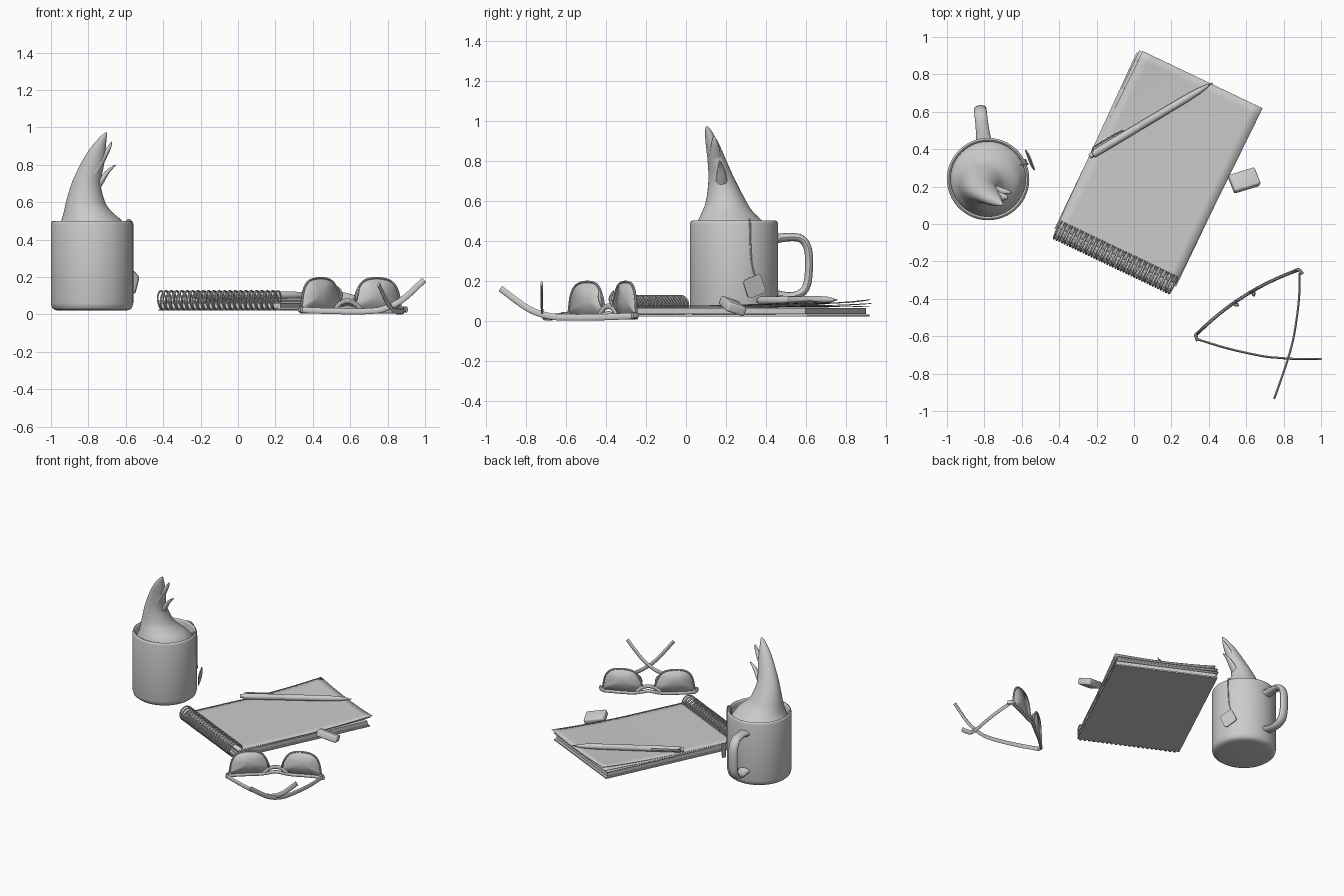
import bpy, bmesh, math
from mathutils import Vector, Matrix

if "Cube" in bpy.data.objects:
    bpy.data.objects.remove(bpy.data.objects["Cube"])

TAU = 2 * math.pi


def finish(name, bm, angle=35):
    bmesh.ops.recalc_face_normals(bm, faces=bm.faces)
    me = bpy.data.meshes.new(name)
    bm.to_mesh(me)
    bm.free()
    me.shade_smooth()
    me.set_sharp_from_angle(angle=math.radians(angle))
    ob = bpy.data.objects.new(name, me)
    bpy.context.collection.objects.link(ob)
    return ob


def add_rings(bm, rings, closed=False):
    """Skin a list of equal-sized rings; cap the ends unless closed."""
    vs = [[bm.verts.new(p) for p in r] for r in rings]
    n = len(vs[0])
    for i in range(len(vs) if closed else len(vs) - 1):
        a, b = vs[i], vs[(i + 1) % len(vs)]
        for j in range(n):
            k = (j + 1) % n
            bm.faces.new((a[j], a[k], b[k], b[j]))
    if not closed:
        bm.faces.new(vs[0])
        bm.faces.new(vs[-1])


def spline(pts, steps, closed=False):
    """Catmull-Rom smoothing for points of any dimension."""
    pts = [Vector(p) for p in pts]
    n = len(pts)
    out = []
    for i in range(n if closed else n - 1):
        if closed:
            a, b, c, d = (pts[(i + k) % n] for k in (-1, 0, 1, 2))
        else:
            a, b, c, d = (pts[min(max(i + k, 0), n - 1)] for k in (-1, 0, 1, 2))
        for s in range(steps):
            t = s / steps
            out.append(0.5 * (2 * b + (c - a) * t + (2 * a - 5 * b + 4 * c - d) * t * t
                              + (3 * b - a - 3 * c + d) * t ** 3))
    return out if closed else out + [pts[-1]]


def sweep(bm, path, wa, wb, side, sides=10, closed=False, scale=lambda t: 1.0):
    """Elliptical tube: wa along the side vector, wb across it."""
    rings, n = [], len(path)
    for i, p in enumerate(path):
        nxt = path[(i + 1) % n] if closed else path[min(i + 1, n - 1)]
        prv = path[i - 1] if closed else path[max(i - 1, 0)]
        t = (nxt - prv).normalized()
        a = Vector(side)
        a = (a - t * a.dot(t)).normalized()
        b = t.cross(a)
        k = scale(i / (n - 1))
        rings.append([p + a * wa * k * math.cos(TAU * j / sides) + b * wb * k * math.sin(TAU * j / sides)
                      for j in range(sides)])
    add_rings(bm, rings, closed)


def tube(name, path, *args, **kw):
    bm = bmesh.new()
    sweep(bm, path, *args, **kw)
    return finish(name, bm)


def circle(c, rx, ry, n=48):
    return [Vector((c[0] + rx * math.cos(TAU * j / n), c[1] + ry * math.sin(TAU * j / n), c[2]))
            for j in range(n)]


# ---- mug: lathed body and swept handle
MX, MY = -0.78, 0.24
profile = [(.175, .02), (.2, .024), (.214, .036), (.22, .06), (.22, .485), (.217, .496), (.21, .5),
           (.203, .496), (.2, .485), (.2, .07), (.18, .045)]
bm = bmesh.new()
add_rings(bm, [circle((MX, MY, z), r, r, 64) for r, z in profile])
finish("mug_body", bm, 50)
ha = math.radians(96.5)
handle = [(MX + r * math.cos(ha), MY + r * math.sin(ha), z) for r, z in
          [(.205, .41), (.29, .418), (.345, .405), (.375, .345), (.375, .22), (.352, .15), (.29, .122), (.205, .13)]]
tube("mug_handle", spline(handle, 6), .034, .02, (math.sin(ha), -math.cos(ha), 0), sides=16,
     scale=lambda t: 1 + .35 * abs(2 * t - 1) ** 8)

# ---- liquid rising out of the mug, with splash tongues
stations = [(-.78, .24, .435, .2, .2), (-.782, .236, .455, .19, .19), (-.783, .22, .5, .163, .16),
            (-.803, .207, .55, .128, .124), (-.815, .2, .6, .105, .1), (-.812, .18, .7, .078, .068),
            (-.78, .155, .8, .064, .047), (-.752, .133, .88, .044, .034), (-.722, .113, .945, .02, .018),
            (-.705, .105, .972, .005, .005)]
bm = bmesh.new()
add_rings(bm, [circle(s[:3], max(s[3], .003), max(s[4], .003)) for s in spline(stations, 4)])
finish("liquid_swirl", bm, 60)
for i, pts in enumerate([[(-.765, .15, .76), (-.72, .146, .84), (-.69, .143, .89), (-.674, .14, .925)],
                         [(-.785, .18, .64), (-.735, .178, .71), (-.695, .174, .765), (-.653, .168, .8)]]):
    tube(f"liquid_tongue_{i + 1}", spline(pts, 5), .036, .024, (0, 1, 0), sides=16,
         scale=lambda t: max(.06, (1 - t) ** .75))

# ---- tea tag and string
def on_mug(y, z, off=.005):
    return Vector((MX + math.sqrt((.22 + off) ** 2 - (y - MY) ** 2), y, z))

string = [(-.605, .315, .43), (-.6, .316, .485), (-.588, .318, .506), on_mug(.32, .49), on_mug(.322, .4),
          on_mug(.328, .3), on_mug(.345, .225)]
tube("tea_string", spline(string, 5), .004, .004, (0, 1, 0), sides=6)
bm = bmesh.new()
bmesh.ops.create_cube(bm, size=1)
bmesh.ops.scale(bm, vec=(.006, .1, .1), verts=bm.verts)
corners = [e for e in bm.edges if abs((e.verts[0].co - e.verts[1].co).x) > .001]
bmesh.ops.bevel(bm, geom=corners, offset=.018, segments=3, affect='EDGES', profile=.5)
bmesh.ops.transform(bm, verts=bm.verts, matrix=Matrix.Translation((-.556, .342, .172))
                    @ Matrix.Rotation(math.radians(22), 4, 'Z') @ Matrix.Rotation(math.radians(6), 4, 'Y')
                    @ Matrix.Rotation(math.radians(22), 4, 'X'))
finish("tea_tag", bm)

# ---- notebook: local u across, v along the page
NB = Matrix.Translation((-.10, -.18, 0)) @ Matrix.Rotation(math.radians(-25.5), 4, 'Z')
U = NB.to_3x3() @ Vector((1, 0, 0))


def slab(name, u0, u1, v0, v1, z0, z1):
    bm = bmesh.new()
    bmesh.ops.create_cube(bm, size=1)
    for v in bm.verts:
        c = v.co + Vector((.5, .5, .5))
        v.co = NB @ Vector((u0 + (u1 - u0) * c.x, v0 + (v1 - v0) * c.y, z0 + (z1 - z0) * c.z))
    finish(name, bm)


slab("notebook_back_cover", -.36, .36, .0, 1.045, .02, .03)
slab("notebook_pages", -.352, .352, .02, 1.03, .033, .062)


def sheet(name, z, lift_l, lift_r, du, length):
    bm = bmesh.new()
    bmesh.ops.create_grid(bm, x_segments=14, y_segments=24, size=.5)
    for p in bm.verts:
        s, t = p.co.x + .5, p.co.y + .5
        lift = (lift_l * (1 - s) ** 2 + lift_r * s ** 2) * max(0, (t - .4) / .6) ** 2
        p.co = NB @ Vector((-.355 + .71 * s + du * t, .01 + length * t, z + lift))
    ob = finish(name, bm)
    m = ob.modifiers.new("thickness", 'SOLIDIFY')
    m.thickness = .003
    m.offset = 0


sheet("notebook_sheet_1", .066, .006, .012, -.014, 1.03)
sheet("notebook_sheet_2", .070, .016, .012, -.006, 1.045)
sheet("notebook_top_sheet", .075, .03, .026, .012, 1.05)

# paired wire rings of the binding, leaning in alternate directions
bm = bmesh.new()
N = 44
for i in range(N):
    u0 = -.34 + .68 * i / (N - 1)
    lean = .006 if i % 2 else -.006
    ring = [NB @ Vector((u0 + lean * math.sin(TAU * k / 24), .05 * math.cos(TAU * k / 24),
                         .075 + .05 * math.sin(TAU * k / 24))) for k in range(24)]
    sweep(bm, ring, .005, .005, U, sides=6, closed=True)
finish("notebook_wire_binding", bm)

# ---- pen: lathed barrel along its axis, plus clip
start, end = Vector((-.237, .362, .1)), Vector((.42, .755, .104))
axis = (end - start).normalized()
rot = axis.to_track_quat('Z', 'Y').to_matrix().to_4x4()
P = Matrix.Translation(start) @ rot
bm = bmesh.new()
add_rings(bm, [[P @ q for q in circle((0, 0, z), r, r, 20)] for r, z in
               [(.012, 0), (.014, .003), (.014, .02), (.02, .022), (.021, .03), (.021, .3), (.019, .303),
                (.019, .309), (.021, .312), (.02, .6), (.016, .68), (.008, .735), (.004, .74), (.003, .766)]])
finish("pen_barrel", bm)
side = Vector((-axis.y, axis.x, 0)).normalized()
clip = [start + axis * a + side * b + Vector((0, 0, .008)) for a, b in
        [(.03, .012), (.035, .028), (.06, .032), (.2, .03), (.225, .024)]]
tube("pen_clip", spline(clip, 4), .009, .004, (0, 0, 1), sides=8)

# ---- eraser leaning on the notebook edge
bm = bmesh.new()
bmesh.ops.create_cube(bm, size=1)
bmesh.ops.scale(bm, vec=(.15, .1, .048), verts=bm.verts)
bmesh.ops.bevel(bm, geom=bm.edges[:], offset=.011, segments=3, affect='EDGES', profile=.5)
bmesh.ops.transform(bm, verts=bm.verts, matrix=Matrix.Translation((.59, .233, .073))
                    @ Matrix.Rotation(math.radians(17), 4, 'Z') @ Matrix.Rotation(math.radians(14), 4, 'Y')
                    @ Matrix.Rotation(math.radians(-18), 4, 'X'))
finish("eraser", bm)

# ---- sunglasses resting on their brow edge
D = Vector((.55, .35, 0)).normalized()
Nn = Vector((-D.y, D.x, 0))


def front(t, z):
    return Vector((.605, -.42, z)) + D * t + Nn * .038 * (1 - (t / .326) ** 2)


outline = [(.043, .05), (.058, .12), (.1, .178), (.17, .194), (.25, .183), (.293, .14),
           (.31, .07), (.303, .025), (.2, .014), (.09, .018)]
for label, s in (("left", -1), ("right", 1)):
    loop = [front(s * q[0], q[1]) for q in spline(outline, 4, True)]
    tube(f"glasses_{label}_rim", loop, .007, .006, Nn, sides=8, closed=True)
    bm = bmesh.new()
    mid = bm.verts.new(front(s * .18, .1))
    vs = [bm.verts.new(p) for p in loop]
    for i in range(len(vs)):
        bm.faces.new((mid, vs[i - 1], vs[i]))
    m = finish(f"glasses_{label}_lens", bm).modifiers.new("thickness", 'SOLIDIFY')
    m.thickness, m.offset = .005, 0
    # nose pad and hinge block
    pad = [front(s * .05, .07) - Nn * .008, front(s * .05, .11) - Nn * .02, front(s * .068, .15) - Nn * .01]
    tube(f"glasses_{label}_nose_pad", spline(pad, 5), .01, .006, Nn, sides=10,
         scale=lambda t: .3 + .7 * math.sin(math.pi * t))
    hinge = [front(s * .3, .026), front(s * .326, .026), front(s * .332, .026) - Nn * .03]
    tube(f"glasses_{label}_hinge", spline(hinge, 4), .016, .009, (0, 0, 1), sides=8)

bridge = [front(t, z) for t, z in [(-.08, .03), (-.045, .06), (0, .072), (.045, .06), (.08, .03)]]
tube("glasses_bridge", spline(bridge, 5), .008, .014, Nn, sides=10)
brow = [front(-.32 + .04 * i, .017 + .02 * max(0, 1 - abs(-.32 + .04 * i) / .1)) for i in range(17)]
tube("glasses_brow_bar", brow, .009, .012, Nn, sides=10)

temples = {"left": [(.335, -.615, .024), (.5, -.665, .018), (.68, -.705, .017), (.78, -.716, .03),
                    (.88, -.722, .08), (.995, -.722, .185)],
           "right": [(.885, -.262, .024), (.882, -.4, .018), (.86, -.57, .016), (.835, -.68, .022),
                     (.8, -.79, .06), (.752, -.928, .16)]}
for label, pts in temples.items():
    tube(f"glasses_{label}_temple", spline(pts, 6), .016, .006, (0, 0, 1), sides=10)
